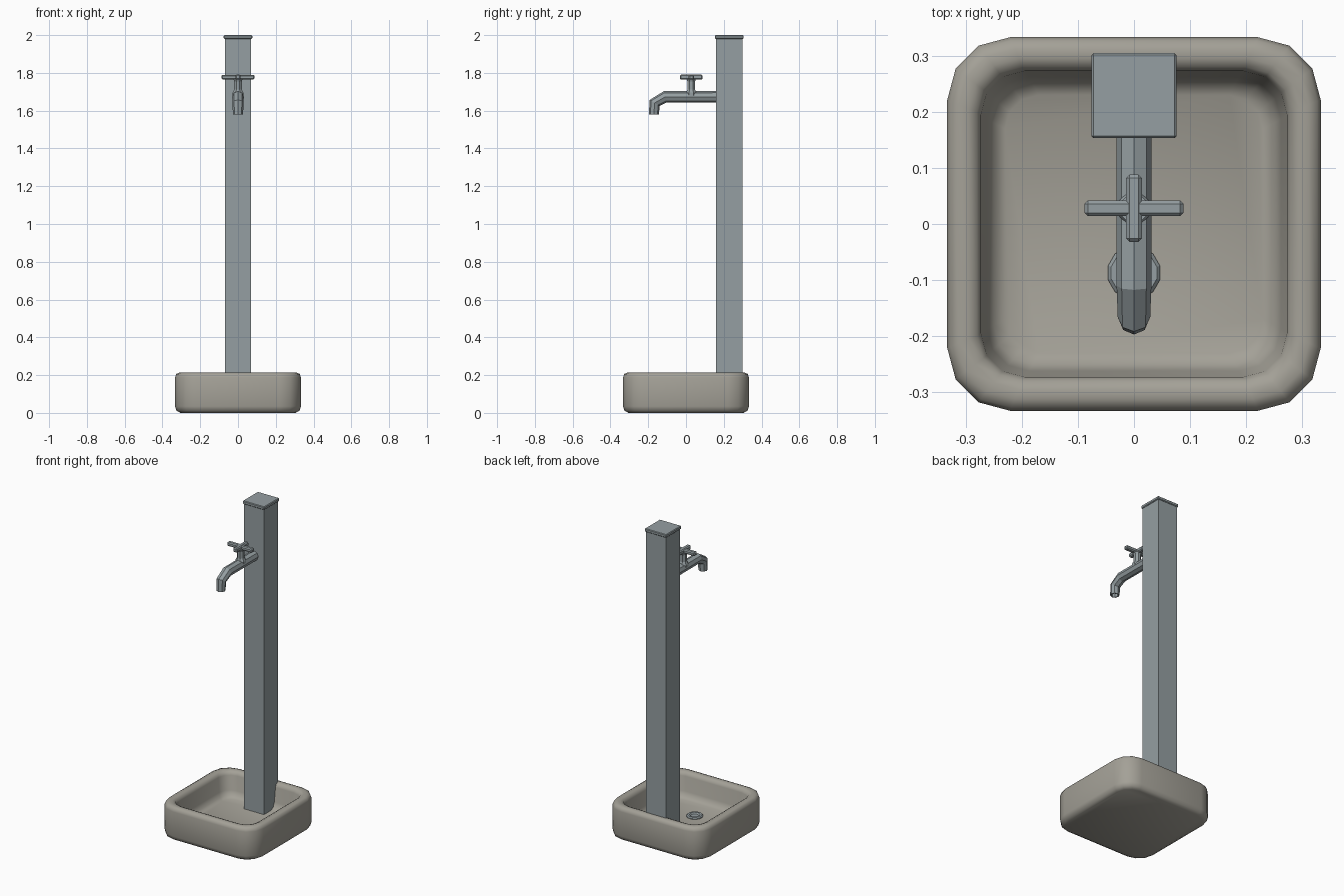
import bpy, bmesh, math
from mathutils import Vector

if "Cube" in bpy.data.objects:
    bpy.data.objects.remove(bpy.data.objects["Cube"])


def material(name, rgb):
    m = bpy.data.materials.new(name)
    m.diffuse_color = (*rgb, 1)
    m.use_nodes = True
    m.node_tree.nodes["Principled BSDF"].inputs["Base Color"].default_value = m.diffuse_color
    return m


stone = material("stone", (0.37, 0.355, 0.31))
metal = material("metal", (0.30, 0.345, 0.36))


def finish(name, bm, mat, angle=None):
    bmesh.ops.recalc_face_normals(bm, faces=bm.faces)
    me = bpy.data.meshes.new(name)
    bm.to_mesh(me)
    bm.free()
    ob = bpy.data.objects.new(name, me)
    bpy.context.collection.objects.link(ob)
    me.materials.append(mat)
    if angle:
        bpy.ops.object.select_all(action='DESELECT')
        ob.select_set(True)
        bpy.context.view_layer.objects.active = ob
        bpy.ops.object.shade_smooth_by_angle(angle=math.radians(angle))
    return ob


def loft(name, rings, mat, angle=None):
    """Skin a list of equal-sized point rings and cap both ends."""
    bm = bmesh.new()
    vs = [[bm.verts.new(p) for p in r] for r in rings]
    n = len(vs[0])
    for a, b in zip(vs, vs[1:]):
        for i in range(n):
            j = (i + 1) % n
            bm.faces.new((a[i], a[j], b[j], b[i]))
    bm.faces.new(vs[0])
    bm.faces.new(vs[-1])
    return finish(name, bm, mat, angle)


def box(name, lo, hi, mat, bevel=0):
    bm = bmesh.new()
    bmesh.ops.create_cube(bm, size=1)
    for v in bm.verts:
        v.co = [lo[i] + (v.co[i] + 0.5) * (hi[i] - lo[i]) for i in range(3)]
    if bevel:
        bmesh.ops.bevel(bm, geom=bm.edges[:], offset=bevel, segments=1, affect='EDGES')
    return finish(name, bm, mat)


def rounded_square(half, radius, z, seg=3):
    c = half - radius
    pts = []
    for k, (sx, sy) in enumerate([(1, 1), (-1, 1), (-1, -1), (1, -1)]):
        for i in range(seg + 1):
            a = math.pi / 2 * (k + i / seg)
            pts.append((sx * c + radius * math.cos(a), sy * c + radius * math.sin(a), z))
    return pts


def circle(center, r, z, n, turn=0.0):
    return [(center[0] + r * math.cos(turn + 2 * math.pi * i / n),
             center[1] + r * math.sin(turn + 2 * math.pi * i / n), z) for i in range(n)]


# Basin: half width, corner radius, height, from underside over the rim to the floor
profile = [(0.305, 0.09, 0), (0.326, 0.105, 0.012), (0.333, 0.112, 0.035),
           (0.333, 0.112, 0.188), (0.327, 0.108, 0.206), (0.312, 0.10, 0.213),
           (0.295, 0.09, 0.213), (0.28, 0.08, 0.206), (0.273, 0.078, 0.188),
           (0.262, 0.075, 0.10), (0.25, 0.07, 0.072), (0.23, 0.06, 0.06)]
loft("basin", [rounded_square(*p) for p in profile], stone, 50)

# Drain ring with recessed centre
drain = (0, -0.087)
loft("drain_ring", [circle(drain, r, z, 12, math.pi / 12) for r, z in
     [(0.048, 0.055), (0.048, 0.064), (0.042, 0.070), (0.030, 0.070), (0.024, 0.062)]], metal)

# Column and cap
box("column", (-0.07, 0.158, 0.04), (0.07, 0.30, 1.985), metal)
box("column_cap", (-0.076, 0.153, 1.98), (0.076, 0.305, 2.0), metal, 0.004)

# Spout: octagonal tube with mitred bends and a hollow outlet
X = Vector((1, 0, 0))


def tube_ring(p, tilt, r, stretch=1.0):
    p = Vector((0, *p))
    up = Vector((0, -math.sin(tilt), math.cos(tilt)))
    return [p + X * r * math.sin(math.pi / 4 * i) + up * r * stretch * math.cos(math.pi / 4 * i)
            for i in range(8)]


rad = math.radians
loft("spout", [tube_ring((0.17, 1.673), 0, 0.031),
               tube_ring((-0.11, 1.673), rad(14), 0.031),
               tube_ring((-0.166, 1.641), rad(58), 0.029, 1.05),
               tube_ring((-0.170, 1.580), rad(90), 0.027),
               tube_ring((-0.170, 1.580), rad(90), 0.020),
               tube_ring((-0.170, 1.615), rad(90), 0.020)], metal)

# Valve stem
valve = (0, 0.028)
loft("valve_stem", [circle(valve, r, z, 8, math.pi / 8) for r, z in
     [(0.031, 1.675), (0.031, 1.695), (0.022, 1.712), (0.022, 1.755), (0.027, 1.768)]], metal)

# Cross handle
y = valve[1]
box("handle_long_bar", (-0.088, y - 0.014, 1.765), (0.088, y + 0.014, 1.790), metal, 0.006)
box("handle_short_bar", (-0.014, y - 0.06, 1.764), (0.014, y + 0.06, 1.791), metal, 0.006)
